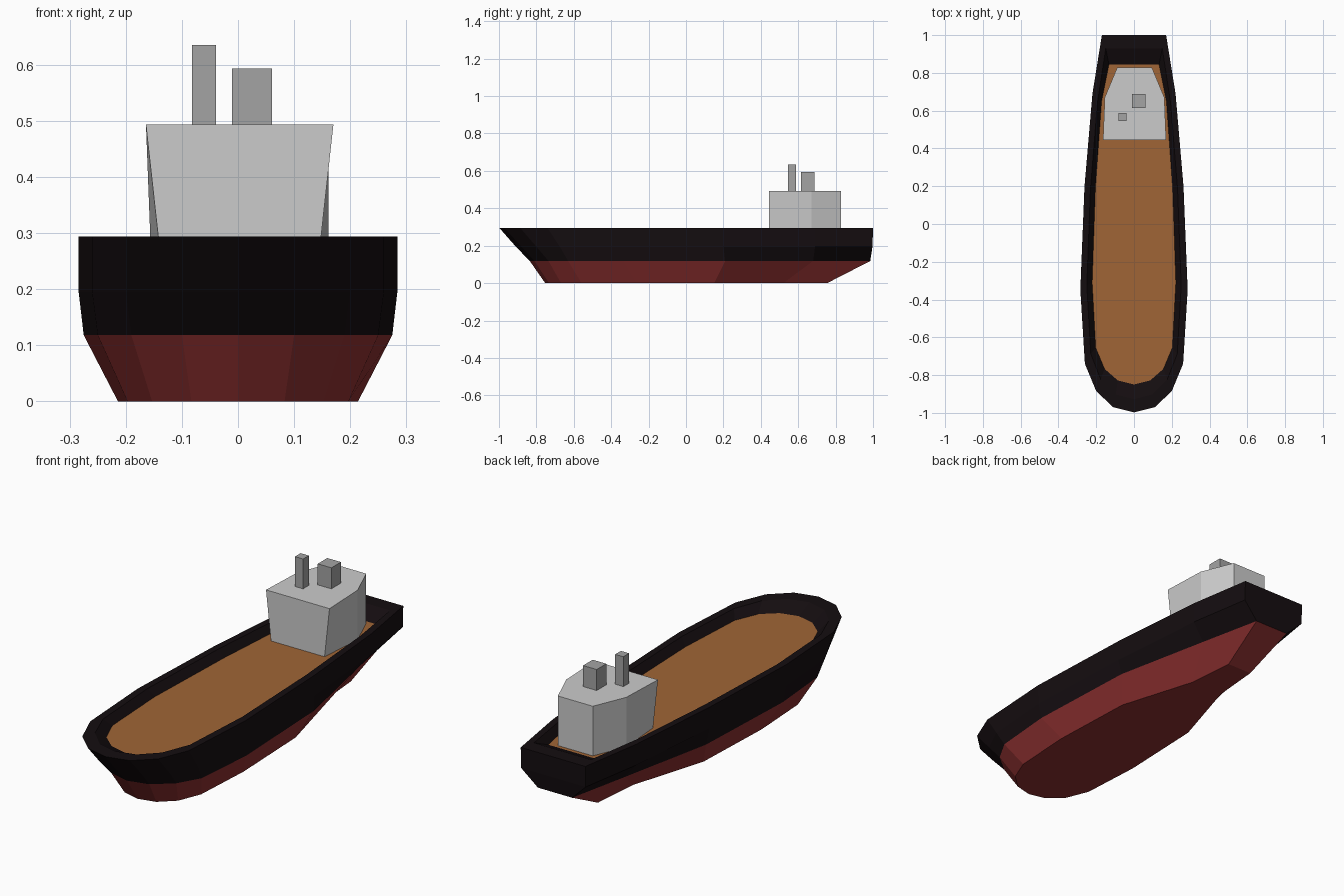
import bpy

if "Cube" in bpy.data.objects:
    bpy.data.objects.remove(bpy.data.objects["Cube"])


def material(name, rgb):
    m = bpy.data.materials.new(name)
    m.diffuse_color = (*rgb, 1)
    m.use_nodes = True
    m.node_tree.nodes["Principled BSDF"].inputs["Base Color"].default_value = m.diffuse_color
    return m


BLACK = material("black_paint", (0.007, 0.004, 0.005))
RED = material("red_paint", (0.27, 0.03, 0.03))
WOOD = material("deck_wood", (0.35, 0.13, 0.037))
DARK = material("dark_grey", (0.37, 0.37, 0.37))


def add_mesh(name, verts, faces, mat=None):
    me = bpy.data.meshes.new(name)
    me.from_pydata(verts, [], faces)
    ob = bpy.data.objects.new(name, me)
    bpy.context.collection.objects.link(ob)
    if mat:
        me.materials.append(mat)
    return ob


def loft(name, rings, mat=None, bottom=False, top=False):
    """Skin a stack of equal-length anticlockwise rings, bottom to top."""
    n = len(rings[0])
    verts = [v for r in rings for v in r]
    faces = [(k * n + i, k * n + (i + 1) % n, (k + 1) * n + (i + 1) % n, (k + 1) * n + i)
             for k in range(len(rings) - 1) for i in range(n)]
    if bottom:
        faces.append(tuple(reversed(range(n))))
    if top:
        faces.append(tuple(range(len(verts) - n, len(verts))))
    return add_mesh(name, verts, faces, mat)


# Hull plan: half widths and y stations from bow to stern
RIM_X = [0, 0.11, 0.2, 0.26, 0.284, 0.262, 0.22, 0.17]
RIM_Y = [-0.997, -0.97, -0.885, -0.74, -0.35, 0.2, 0.69, 1.0]
MID_Y = [-0.91, -0.88, -0.8, -0.675, -0.345, 0.2, 0.69, 0.997]
WATER_Y = [-0.835, -0.81, -0.735, -0.63, -0.335, 0.21, 0.68, 0.985]
DECK_Y = [-0.85, -0.828, -0.767, -0.655, -0.31, 0.19, 0.65, 0.845]
# The underwater hull tapers in sharply towards the stern
WATER_X = [0, 0.1, 0.19, 0.25, 0.275, 0.252, 0.155, 0.09]
KEEL_X = [0, 0.083, 0.153, 0.197, 0.214, 0.198, 0.085, 0.065]


def ring(z, ys, xs=RIM_X, sx=1.0, sy=1.0):
    half = [(x * sx, y * sy, z) for x, y in zip(xs, ys)]
    return half + [(-x, y, z) for x, y, z in reversed(half[1:])]


keel = ring(0, RIM_Y, KEEL_X, sy=0.755)
water = ring(0.118, WATER_Y, WATER_X)
knuckle = ring(0.195, MID_Y)
rim = ring(0.294, RIM_Y)
rim_inner = ring(0.294, RIM_Y, sx=0.88, sy=0.93)
deck_edge = ring(0.257, DECK_Y, sx=0.78)

# Hull and deck
loft("lower_hull", [keel, water], RED, bottom=True)
loft("upper_hull", [water, knuckle, rim, rim_inner, deck_edge], BLACK)
add_mesh("deck", deck_edge, [tuple(range(len(deck_edge)))], WOOD)

# Deckhouse: front flares outward, rear corners are cut in
house_y = [0.445, 0.67, 0.828]


def house_ring(z, widths):
    half = list(zip(widths, house_y))
    return ([(x + 0.003, y, z) for x, y in half] +
            [(0.003 - x, y, z) for x, y in reversed(half)])


loft("deckhouse", [house_ring(0.257, (0.141, 0.158, 0.092)),
                   house_ring(0.493, (0.167, 0.158, 0.092))], bottom=True, top=True)


# Funnels on the roof
def box(name, x0, x1, y0, y1, z0, z1, mat):
    rings = [[(x0, y0, z), (x1, y0, z), (x1, y1, z), (x0, y1, z)] for z in (z0, z1)]
    loft(name, rings, mat, bottom=True, top=True)


box("narrow_funnel", -0.082, -0.039, 0.545, 0.588, 0.485, 0.635, DARK)
box("wide_funnel", -0.011, 0.061, 0.615, 0.687, 0.485, 0.593, DARK)
